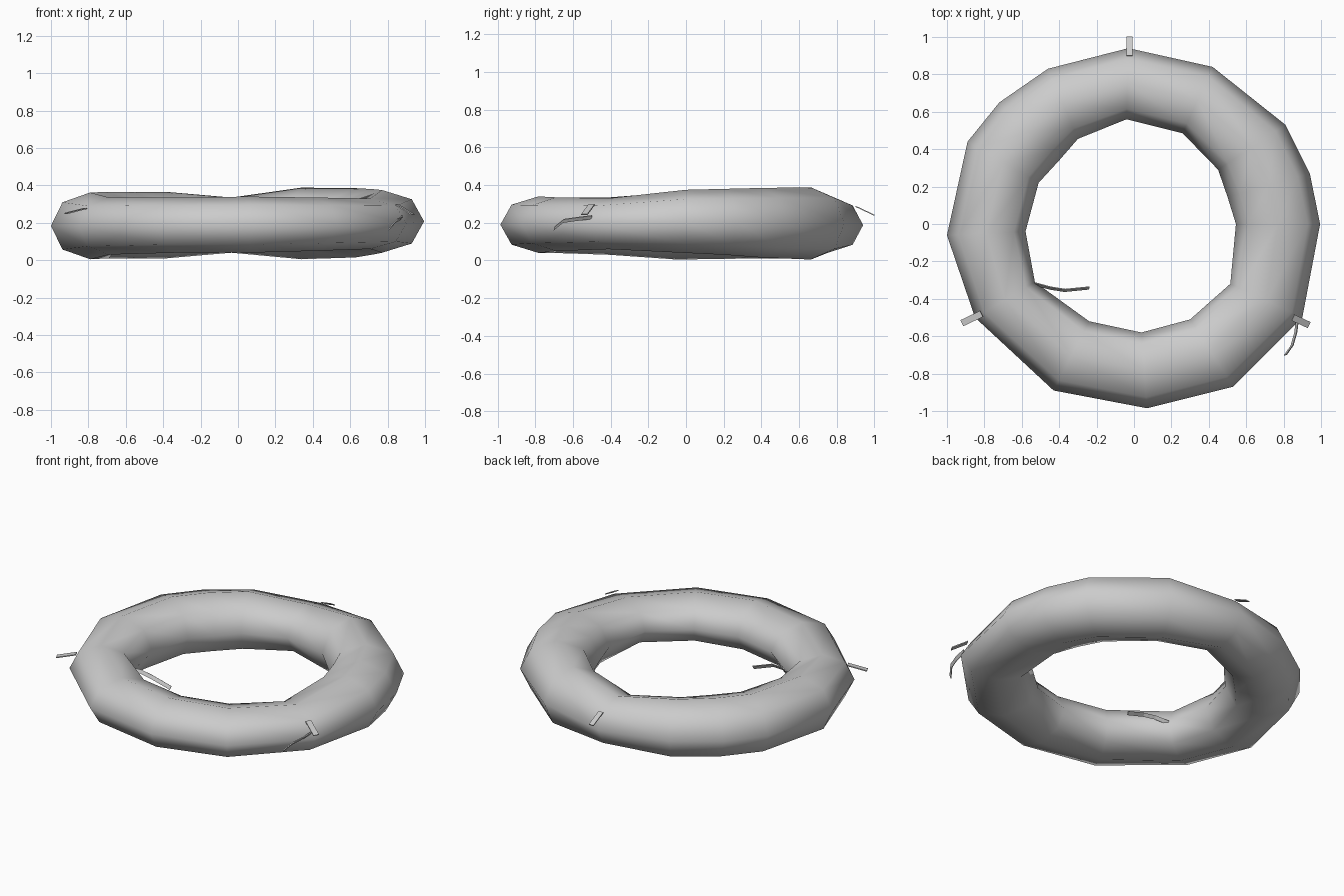
import bpy, bmesh, math
from mathutils import Vector

cube = bpy.data.objects.get("Cube")
if cube:
    bpy.data.objects.remove(cube, do_unlink=True)

grey = bpy.data.materials.new("plain grey")
grey.use_nodes = True
color = (0.6, 0.6, 0.6, 1)
grey.diffuse_color = color
grey.node_tree.nodes["Principled BSDF"].inputs["Base Color"].default_value = color


def finish(name, bm, smooth):
    bmesh.ops.recalc_face_normals(bm, faces=bm.faces)
    for f in bm.faces:
        f.smooth = smooth
    mesh = bpy.data.meshes.new(name)
    bm.to_mesh(mesh)
    bm.free()
    mesh.materials.append(grey)
    ob = bpy.data.objects.new(name, mesh)
    bpy.context.collection.objects.link(ob)
    return ob


def loft(bm, rings, closed):
    n = len(rings[0])
    count = len(rings) if closed else len(rings) - 1
    for i in range(count):
        a, b = rings[i], rings[(i + 1) % len(rings)]
        for j in range(n):
            k = (j + 1) % n
            bm.faces.new((a[j], a[k], b[k], b[j]))
    if not closed:
        bm.faces.new(rings[0])
        bm.faces.new(rings[-1])


# Uneven inflated ring: outer xy, inner xy, bottom and top of each section
sections = [
    (-.03, .94, -.04, .56, .04, .335), (.42, .84, .26, .485, .005, .388),
    (.81, .53, .45, .29, .015, .385), (.94, .27, .50, .145, .03, .38),
    (.995, 0, .545, 0, .04, .375), (.90, -.50, .515, -.32, .06, .33),
    (.53, -.87, .30, -.51, .05, .335), (.07, -.985, .04, -.58, .04, .34),
    (-.43, -.89, -.24, -.52, .04, .335), (-.85, -.50, -.53, -.31, .03, .335),
    (-1, -.06, -.58, -.04, .005, .362), (-.89, .44, -.51, .22, .01, .365),
    (-.72, .65, -.40, .34, .01, .365), (-.46, .83, -.30, .455, .01, .365),
]
SIDES = 8
bm = bmesh.new()
rings = []
for ox, oy, ix, iy, low, high in sections:
    outer, inner = Vector((ox, oy, 0)), Vector((ix, iy, 0))
    mid, half = (outer + inner) / 2, (outer - inner) / 2
    ring = []
    for j in range(SIDES):
        t = math.tau * j / SIDES
        p = mid + half * math.cos(t)
        p.z = (low + high) / 2 + (high - low) / 2 * math.sin(t)
        ring.append(bm.verts.new(p))
    rings.append(ring)
loft(bm, rings, True)
finish("inflated_ring", bm, True)


# Thin ribbons following a path
def ribbon(name, path, across, thick):
    pts = [Vector(p) for p in path]
    across = Vector(across) / 2
    bm = bmesh.new()
    rings = []
    for i, p in enumerate(pts):
        along = pts[min(i + 1, len(pts) - 1)] - pts[max(i - 1, 0)]
        up = along.cross(across).normalized() * thick / 2
        rings.append([bm.verts.new(p + s * across + u * up)
                      for s, u in ((-1, -1), (1, -1), (1, 1), (-1, 1))])
    loft(bm, rings, False)
    finish(name, bm, False)


# Three short tabs around the rim
ribbon("back_tab", [(-.025, .90, .287), (-.025, 1.0, .24)], (.032, 0, 0), .006)
ribbon("right_tab", [(-.815, -.48, .277), (-.92, -.53, .25)], (.016, -.032, 0), .006)
ribbon("left_tab", [(.85, -.50, .297), (.935, -.54, .243)], (.016, .032, 0), .006)

# Two loose cords
ribbon("outer_cord", [(.875, -.50, .23), (.865, -.58, .22), (.845, -.65, .21), (.81, -.70, .17)],
       (.012, .004, .018), .006)
ribbon("inner_cord", [(-.53, -.32, .19), (-.45, -.342, .205), (-.37, -.355, .20), (-.24, -.342, .157)],
       (.004, .012, .02), .006)
